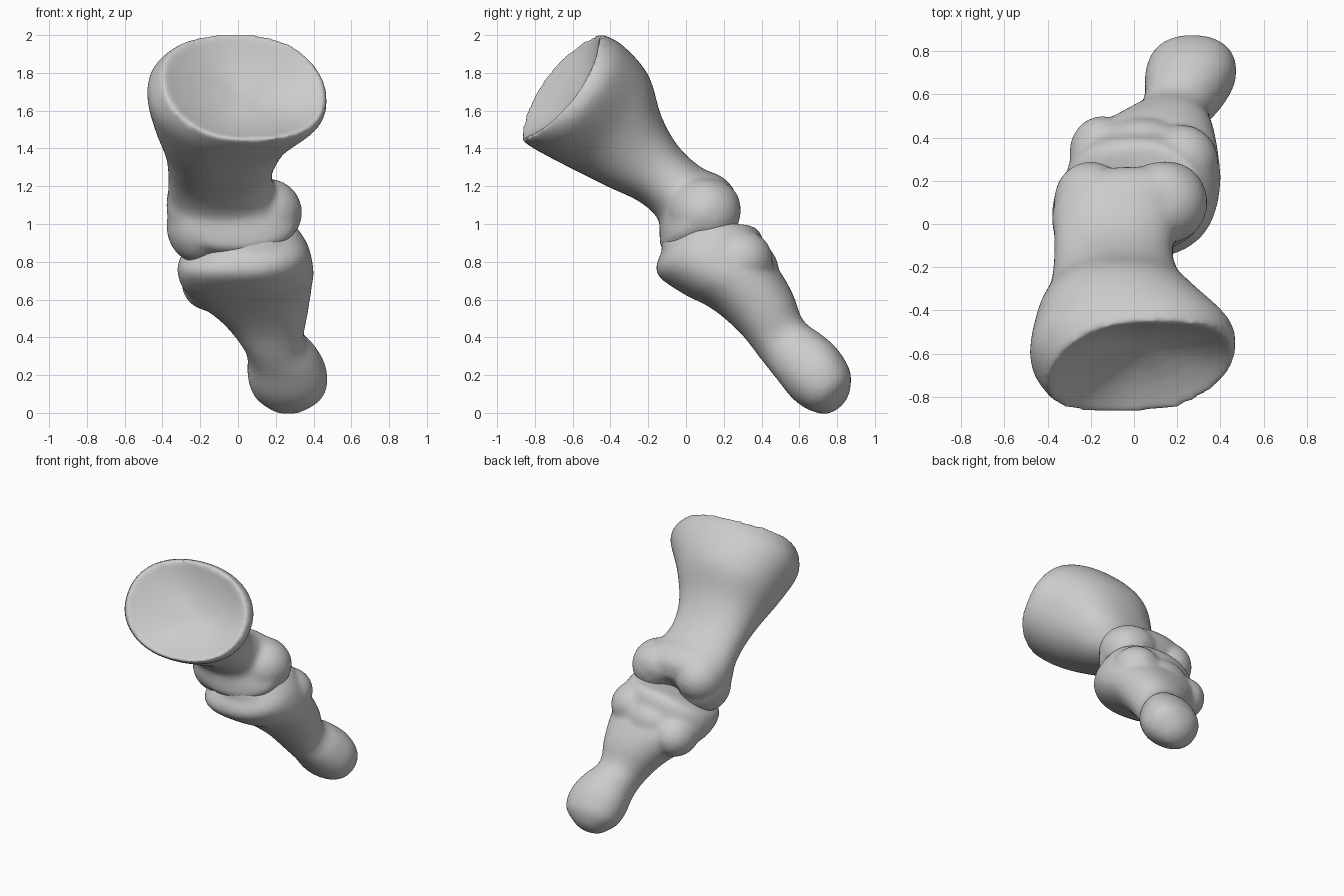
import bpy
import bmesh
from math import cos, sin, pi, copysign
from mathutils import Vector, Matrix

SIDES = 48
STEPS = 5

cube = bpy.data.objects.get("Cube")
if cube:
    bpy.data.objects.remove(cube, do_unlink=True)

bone_grey = bpy.data.materials.new("bone_grey")
bone_grey.use_nodes = True
colour = (0.6, 0.6, 0.6, 1)
bone_grey.diffuse_color = colour
bone_grey.node_tree.nodes["Principled BSDF"].inputs["Base Color"].default_value = colour


def spline(sections):
    """Smoothly interpolate between neighbouring cross-sections."""
    last = len(sections) - 1
    result = []
    for i in range(last):
        a, b, c, d = (sections[min(max(k, 0), last)] for k in (i - 1, i, i + 1, i + 2))
        for step in range(STEPS):
            t = step / STEPS
            result.append([
                q + t / 2 * (r - p + t * (2 * p - 5 * q + 4 * r - s + t * (3 * (q - r) + s - p)))
                for p, q, r, s in zip(a, b, c, d)])
    result.append(list(sections[last]))
    return result


def rounded(value):
    """Square off an ellipse slightly."""
    return copysign(abs(value) ** 0.9, value)


def ring_points(section, skew):
    """Return centre, normal and outline of one tilted, slightly warped cross-section."""
    back_y, back_z, front_y, front_z, x_low, x_high = section
    back = Vector((0, back_y, back_z))
    front = Vector((0, front_y, front_z))
    half = (back - front) / 2
    centre = (back + front) / 2 + Vector(((x_low + x_high) / 2, 0, 0))
    normal = Vector((0, -half.z, half.y)).normalized()
    half_width = (x_high - x_low) / 2
    points = []
    for k in range(SIDES):
        angle = 2 * pi * k / SIDES
        across, along = rounded(cos(angle)), rounded(sin(angle))
        warp = skew * across * abs(across)
        points.append(centre + Vector((half_width * across, 0, 0))
                      + half * along - normal * warp)
    return centre, normal, points


def cap_rings(section, skew, depth):
    """Shrinking rings that hollow a socket or round off an end."""
    centre, normal, points = ring_points(section, skew)
    return [[centre + (p - centre) * s - normal * depth * (1 - s * s) for p in points]
            for s in (0.92, 0.8, 0.6, 0.4, 0.2, 0.05)]


def make_bone(name, sections, skew, start_hollow, end_bulge, lumps):
    bm = bmesh.new()
    path = spline(sections)
    count = len(path) - 1
    skews = [skew * (1 - i / count) ** 2 for i in range(count + 1)]
    outlines = cap_rings(path[0], skews[0], start_hollow)[::-1]
    outlines += [ring_points(s, k)[2] for s, k in zip(path, skews)]
    outlines += cap_rings(path[-1], skews[-1], end_bulge)

    # Shaft and both ends as one closed loft
    rings = [[bm.verts.new(p) for p in outline] for outline in outlines]
    for lower, upper in zip(rings, rings[1:]):
        for k in range(SIDES):
            n = (k + 1) % SIDES
            bm.faces.new((lower[k], lower[n], upper[n], upper[k]))
    bm.faces.new(rings[0][::-1])
    bm.faces.new(rings[-1])
    bmesh.ops.recalc_face_normals(bm, faces=bm.faces)

    # Knuckles and bumps
    for position, size in lumps:
        place = Matrix.Translation(position) @ Matrix.Diagonal((*size, 1))
        bmesh.ops.create_uvsphere(bm, u_segments=32, v_segments=20, radius=1, matrix=place)

    mesh = bpy.data.meshes.new(name)
    bm.to_mesh(mesh)
    bm.free()
    bone = bpy.data.objects.new(name, mesh)
    bpy.context.collection.objects.link(bone)
    mesh.materials.append(bone_grey)
    for face in mesh.polygons:
        face.use_smooth = True

    # Fuse the pieces and soften the joins
    fuse = bone.modifiers.new("fuse", 'REMESH')
    fuse.mode = 'VOXEL'
    fuse.voxel_size = 0.016
    fuse.use_smooth_shade = True
    soften = bone.modifiers.new("soften", 'SMOOTH')
    soften.factor = 0.5
    soften.iterations = 14


# Each section: back y, back z, front y, front z, lowest x, highest x
upper_sections = [
    (-0.46, 2.01, -0.88, 1.45, -0.4, 0.46),
    (-0.34, 1.95, -0.79, 1.39, -0.48, 0.46),
    (-0.2, 1.79, -0.6, 1.29, -0.45, 0.3),
    (-0.13, 1.57, -0.42, 1.2, -0.39, 0.21),
    (-0.04, 1.41, -0.25, 1.12, -0.37, 0.18),
    (0.08, 1.3, -0.15, 1.03, -0.37, 0.21),
    (0.19, 1.25, -0.14, 0.94, -0.38, 0.29),
    (0.26, 1.17, -0.13, 0.87, -0.36, 0.32),
    (0.26, 1.07, -0.05, 0.82, -0.27, 0.27),
]
make_bone("upper_toe_bone", upper_sections, 0.09, 0.12, 0.03, [
    ((-0.2, 0.06, 0.99), (0.18, 0.19, 0.2)),
    ((0.16, 0.1, 1.06), (0.18, 0.19, 0.18)),
    ((-0.2, 0.11, 1.06), (0.17, 0.18, 0.17)),
    ((0.13, 0.12, 1.09), (0.19, 0.17, 0.15)),
])

lower_sections = [
    (0.36, 0.99, -0.1, 0.9, -0.2, 0.3),
    (0.4, 0.94, -0.16, 0.75, -0.31, 0.37),
    (0.44, 0.82, -0.03, 0.64, -0.31, 0.4),
    (0.51, 0.73, 0.14, 0.55, -0.24, 0.39),
    (0.57, 0.62, 0.29, 0.42, -0.09, 0.37),
    (0.62, 0.49, 0.4, 0.28, 0.02, 0.35),
    (0.71, 0.42, 0.48, 0.18, 0.05, 0.42),
    (0.8, 0.34, 0.56, 0.08, 0.05, 0.47),
    (0.87, 0.22, 0.64, 0.02, 0.08, 0.46),
    (0.87, 0.12, 0.73, -0.01, 0.16, 0.37),
]
make_bone("lower_toe_bone", lower_sections, -0.05, -0.02, 0.03, [
    ((-0.15, 0.33, 0.69), (0.15, 0.17, 0.15)),
    ((0.22, 0.29, 0.81), (0.17, 0.17, 0.16)),
    ((0.04, 0.36, 0.76), (0.2, 0.13, 0.14)),
    ((0.06, 0.01, 0.88), (0.22, 0.14, 0.12)),
])
